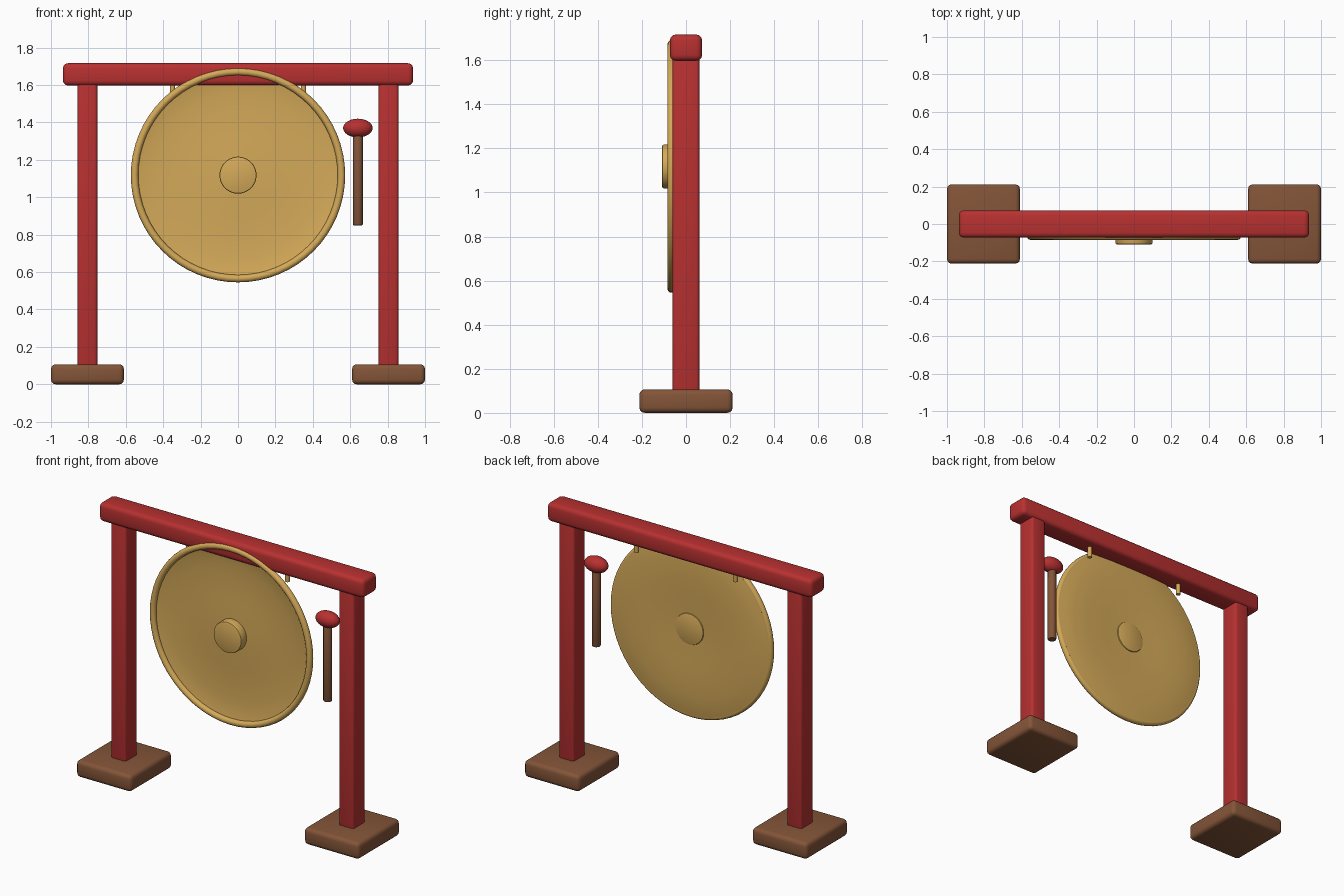
import bpy, bmesh, math

if "Cube" in bpy.data.objects:
    bpy.data.objects.remove(bpy.data.objects["Cube"])


def material(name, rgb):
    m = bpy.data.materials.new(name)
    m.diffuse_color = (*rgb, 1)
    m.use_nodes = True
    m.node_tree.nodes["Principled BSDF"].inputs["Base Color"].default_value = m.diffuse_color
    return m


RED = material("red_lacquer", (0.48, 0.03, 0.03))
WOOD = material("brown_wood", (0.23, 0.09, 0.04))
GOLD = material("brass", (0.66, 0.40, 0.10))
GONG_Z = 1.118


def finish(name, mat, bevel=0, segments=3):
    """Name, colour, bevel and shade the active object."""
    o = bpy.context.object
    o.name = name
    o.data.materials.append(mat)
    bpy.ops.object.transform_apply(location=False, rotation=True, scale=True)
    if bevel:
        b = o.modifiers.new("bevel", 'BEVEL')
        b.width, b.segments = bevel, segments
        b.limit_method = 'ANGLE'
        bpy.ops.object.modifier_apply(modifier=b.name)
    bpy.ops.object.shade_smooth_by_angle(angle=math.radians(35))
    return o


def box(name, loc, size, mat, bevel):
    bpy.ops.mesh.primitive_cube_add(size=1, location=loc)
    bpy.context.object.scale = size
    return finish(name, mat, bevel)


def rod(name, loc, r, length, mat, bevel=0, rot=(0, 0, 0), sides=32):
    bpy.ops.mesh.primitive_cylinder_add(vertices=sides, radius=r, depth=length,
                                        location=loc, rotation=rot)
    return finish(name, mat, bevel, 2)


# Frame: feet, posts, hanging pegs on both sides
for side, s in (("left", -1), ("right", 1)):
    box(f"{side}_foot", (s * 0.805, 0, 0.0535), (0.39, 0.424, 0.107), WOOD, 0.025)
    box(f"{side}_post", (s * 0.805, 0, 0.85), (0.105, 0.122, 1.55), RED, 0.015)
    rod(f"{side}_hanger", (s * 0.35, 0, 1.58), 0.014, 0.10, GOLD, sides=16)

# Crossbeam
box("crossbeam", (0, 0, 1.657), (1.872, 0.146, 0.119), RED, 0.026)

# Gong dish: thin sheet turned around the y axis, profile as (radius, y)
profile = [(0, -0.056), (0.10, -0.055), (0.22, -0.049), (0.34, -0.046),
           (0.44, -0.049), (0.51, -0.056), (0.55, -0.065),
           (0.557, -0.046), (0.51, -0.038), (0.44, -0.032),
           (0.34, -0.030), (0.22, -0.033), (0.10, -0.038), (0, -0.039)]
bm = bmesh.new()
vs = [bm.verts.new((r, y, 0)) for r, y in profile]
es = [bm.edges.new(p) for p in zip(vs, vs[1:])]
bmesh.ops.spin(bm, geom=vs + es, cent=(0, 0, 0), axis=(0, 1, 0),
               angle=math.tau, steps=64, use_duplicate=False)
bmesh.ops.remove_doubles(bm, verts=bm.verts, dist=1e-4)
bmesh.ops.recalc_face_normals(bm, faces=bm.faces)
mesh = bpy.data.meshes.new("gong_dish")
bm.to_mesh(mesh)
bm.free()
dish = bpy.data.objects.new("gong_dish", mesh)
bpy.context.collection.objects.link(dish)
dish.location.z = GONG_Z
bpy.ops.object.select_all(action='DESELECT')
dish.select_set(True)
bpy.context.view_layer.objects.active = dish
finish("gong_dish", GOLD)

# Gong rim and central boss
bpy.ops.mesh.primitive_torus_add(major_radius=0.553, minor_radius=0.02,
                                 major_segments=64, minor_segments=12,
                                 location=(0, -0.065, GONG_Z),
                                 rotation=(math.pi / 2, 0, 0))
finish("gong_rim", GOLD)
rod("gong_boss", (0, -0.070, GONG_Z), 0.099, 0.078, GOLD, 0.008,
    (math.pi / 2, 0, 0), 48)

# Mallet beside the gong
rod("mallet_handle", (0.641, -0.01, 1.095), 0.026, 0.49, WOOD, 0.004, sides=24)
bpy.ops.mesh.primitive_uv_sphere_add(segments=32, ring_count=16, radius=1,
                                     location=(0.641, -0.01, 1.37))
bpy.context.object.scale = (0.079, 0.05, 0.05)
finish("mallet_head", RED)
